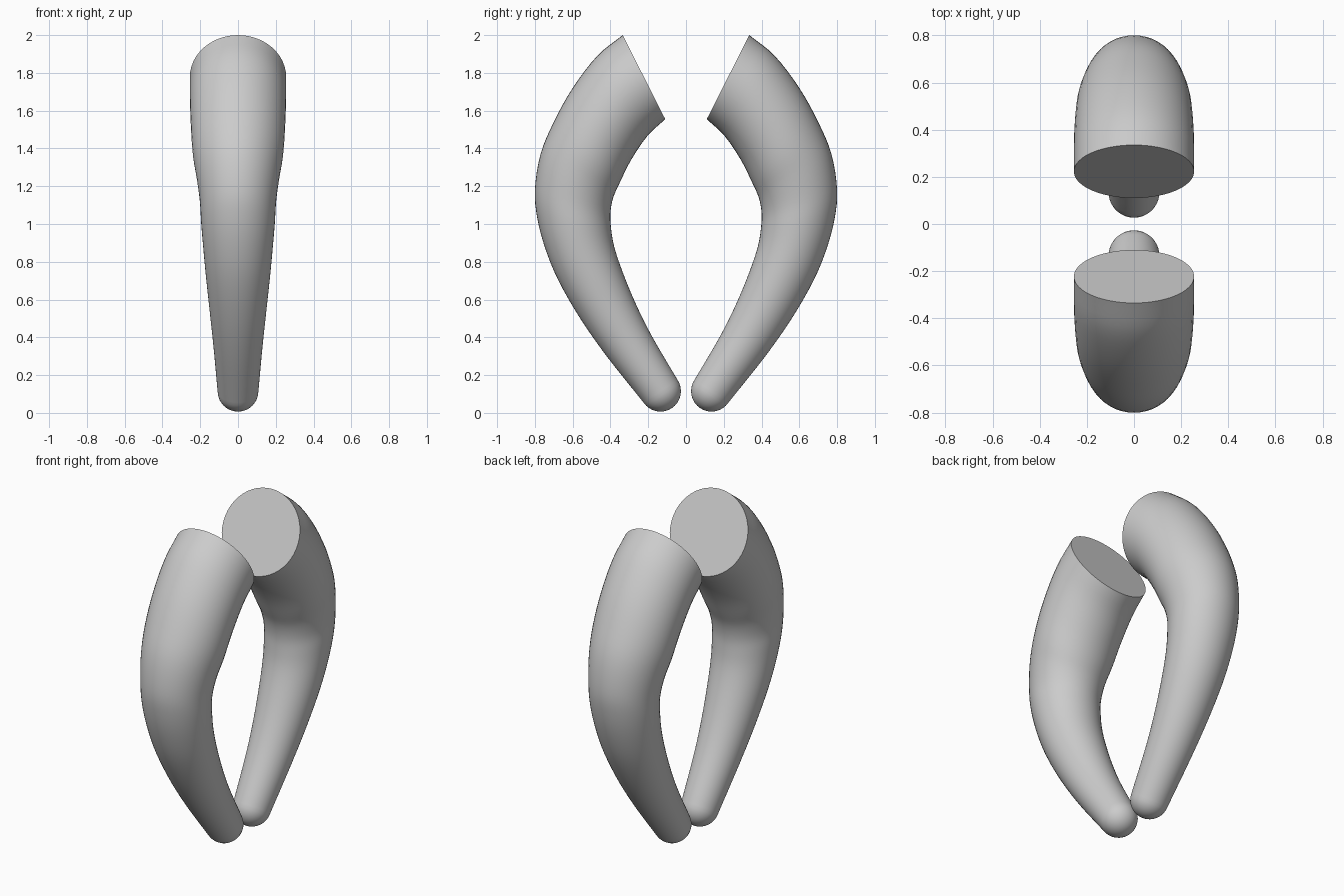
import bpy, bmesh, math
from mathutils import Vector

cube = bpy.data.objects.get("Cube")
if cube:
    bpy.data.objects.remove(cube, do_unlink=True)

grey = bpy.data.materials.new("plain grey")
grey.use_nodes = True
grey.diffuse_color = (0.6, 0.6, 0.6, 1)
grey.node_tree.nodes["Principled BSDF"].inputs["Base Color"].default_value = (0.6, 0.6, 0.6, 1)

# Cross-sections: outer y, outer z, inner y, inner z, half width
SECTIONS = [Vector(s) for s in (
    (0.335, 2.00, 0.11, 1.555, 0.255),
    (0.47, 1.89, 0.205, 1.465, 0.255),
    (0.60, 1.72, 0.29, 1.34, 0.25),
    (0.70, 1.54, 0.35, 1.22, 0.24),
    (0.77, 1.37, 0.385, 1.14, 0.22),
    (0.80, 1.18, 0.40, 1.06, 0.202),
    (0.787, 1.03, 0.397, 0.98, 0.195),
    (0.745, 0.87, 0.38, 0.88, 0.184),
    (0.675, 0.70, 0.337, 0.75, 0.17),
    (0.56, 0.50, 0.267, 0.58, 0.15),
    (0.42, 0.30, 0.18, 0.405, 0.13),
    (0.225, 0.055, 0.045, 0.175, 0.108))]
SIDES, STEPS, CAP_RINGS = 48, 4, 8


def smooth_sections(keys):
    """Catmull-Rom interpolation between the key sections."""
    pts = [2 * keys[0] - keys[1]] + keys + [2 * keys[-1] - keys[-2]]
    for a, b, c, d in zip(pts, pts[1:], pts[2:], pts[3:]):
        for i in range(STEPS):
            t = i / STEPS
            yield (2 * b + (c - a) * t + (2 * a - 5 * b + 4 * c - d) * t**2
                   + (3 * b - a - 3 * c + d) * t**3) / 2
    yield keys[-1]


def build_arm(name, side):
    bm = bmesh.new()

    def ring(centre, half_depth, half_width):
        loop = []
        for i in range(SIDES):
            a = math.tau * i / SIDES
            p = centre + half_depth * math.cos(a)
            loop.append(bm.verts.new((half_width * math.sin(a), p.y * side, p.z)))
        return loop

    rings = []
    for oy, oz, iy, iz, width in smooth_sections(SECTIONS):
        outer, inner = Vector((0, oy, oz)), Vector((0, iy, iz))
        centre, depth = (outer + inner) / 2, (outer - inner) / 2
        rings.append(ring(centre, depth, width))

    # Rounded tip continuing from the last section
    axis = Vector((0, depth.z, -depth.y))
    for i in range(1, CAP_RINGS):
        a = math.pi / 2 * i / CAP_RINGS
        rings.append(ring(centre + axis * math.sin(a), depth * math.cos(a), width * math.cos(a)))
    tip = centre + axis
    pole = bm.verts.new((0, tip.y * side, tip.z))

    for r, s in zip(rings, rings[1:]):
        for i in range(SIDES):
            j = (i + 1) % SIDES
            bm.faces.new((r[i], r[j], s[j], s[i]))
    for i in range(SIDES):
        bm.faces.new((rings[-1][i], rings[-1][(i + 1) % SIDES], pole))
    # Flat cut end
    bm.faces.new(rings[0])
    bmesh.ops.recalc_face_normals(bm, faces=bm.faces)

    mesh = bpy.data.meshes.new(name)
    bm.to_mesh(mesh)
    bm.free()
    mesh.materials.append(grey)
    arm = bpy.data.objects.new(name, mesh)
    bpy.context.collection.objects.link(arm)
    bpy.ops.object.select_all(action="DESELECT")
    arm.select_set(True)
    bpy.context.view_layer.objects.active = arm
    bpy.ops.object.shade_smooth_by_angle(angle=math.radians(40))


build_arm("front_curved_arm", -1)
build_arm("back_curved_arm", 1)
